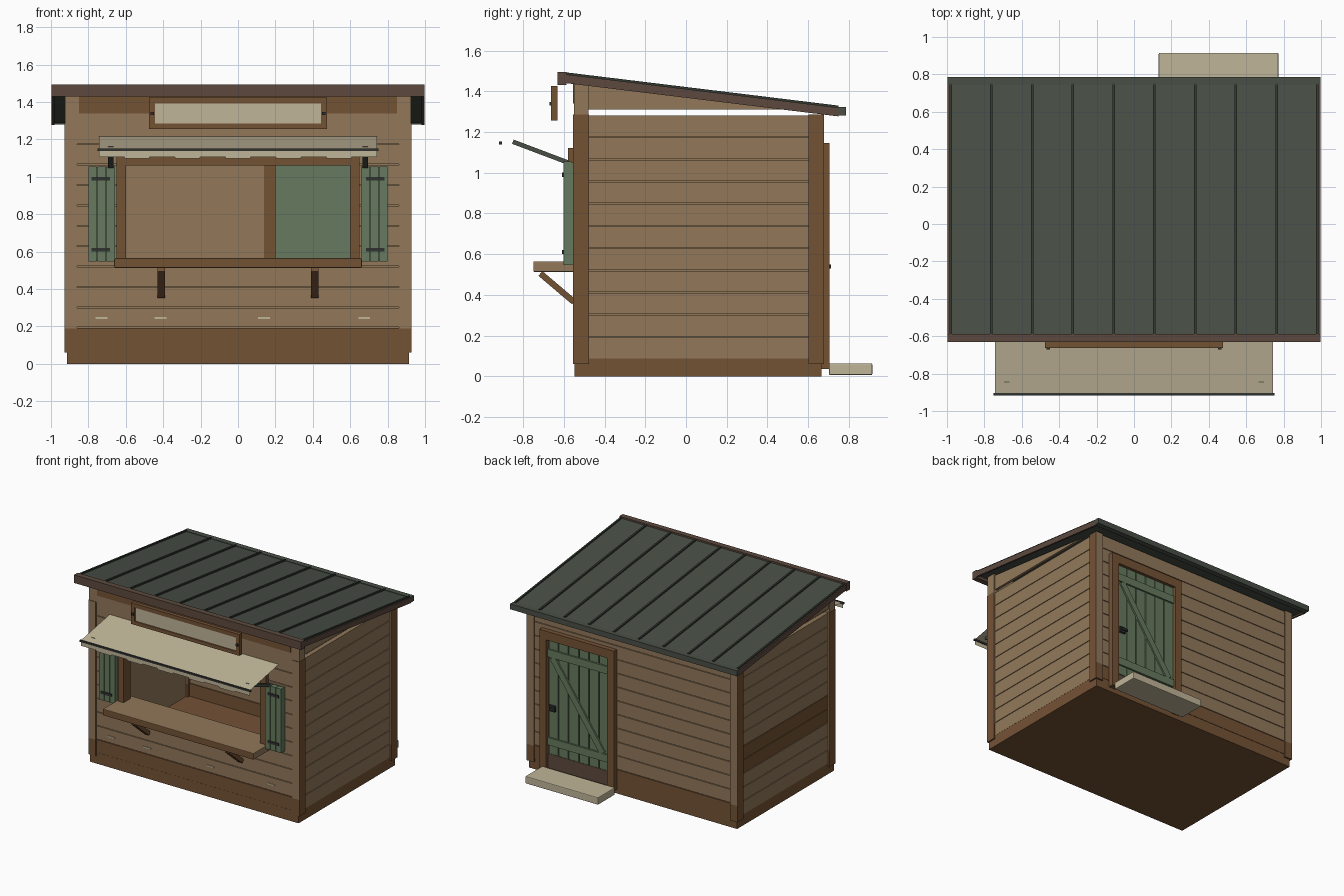
import bpy, bmesh, math
from mathutils import Vector

if "Cube" in bpy.data.objects:
    bpy.data.objects.remove(bpy.data.objects["Cube"])


def lin(c):
    c /= 255
    return c / 12.92 if c <= 0.04045 else ((c + 0.055) / 1.055) ** 2.4


def mat(name, r, g, b):
    m = bpy.data.materials.new(name)
    m.diffuse_color = (lin(r), lin(g), lin(b), 1)
    m.use_nodes = True
    m.node_tree.nodes["Principled BSDF"].inputs["Base Color"].default_value = m.diffuse_color
    return m


TAN = mat("tan_wood", 146, 120, 90)
BROWN = mat("brown_wood", 116, 82, 53)
FASCIA = mat("dark_brown_trim", 92, 73, 63)
GREEN = mat("sage_green", 102, 122, 94)
ROOF = mat("roof_green_metal", 73, 79, 70)
RIB = mat("dark_seam", 50, 56, 50)
CREAM = mat("cream", 192, 181, 152)
METAL = mat("black_metal", 48, 50, 48)


def finish(name, bm, mats, bevel=0.0):
    bmesh.ops.recalc_face_normals(bm, faces=bm.faces)
    me = bpy.data.meshes.new(name)
    bm.to_mesh(me)
    bm.free()
    for m in mats if isinstance(mats, (list, tuple)) else [mats]:
        me.materials.append(m)
    ob = bpy.data.objects.new(name, me)
    bpy.context.collection.objects.link(ob)
    if bevel:
        b = ob.modifiers.new("bevel", 'BEVEL')
        b.width, b.segments = bevel, 2
    return ob


def add_box(bm, x0, x1, y0, y1, z0, z1):
    r = bmesh.ops.create_cube(bm, size=1)
    for v in r['verts']:
        v.co = Vector((x0 if v.co.x < 0 else x1, y0 if v.co.y < 0 else y1,
                       z0 if v.co.z < 0 else z1))


def box(name, x0, x1, y0, y1, z0, z1, m, bevel=0.0):
    bm = bmesh.new()
    add_box(bm, x0, x1, y0, y1, z0, z1)
    return finish(name, bm, m, bevel)


def beam(name, p, q, w, t, m):
    # bar from p to q, w wide horizontally and t thick the other way
    p, q = Vector(p), Vector(q)
    d = q - p
    bm = bmesh.new()
    add_box(bm, -w / 2, w / 2, -t / 2, t / 2, 0, d.length)
    rot = d.to_track_quat('Z', 'Y')
    for v in bm.verts:
        v.co = rot @ v.co + p
    return finish(name, bm, m)


def prism(name, pts, x0, x1, m):
    # (y, z) outline extruded along x
    bm = bmesh.new()
    f = bm.faces.new([bm.verts.new((x0, y, z)) for y, z in pts])
    r = bmesh.ops.extrude_face_region(bm, geom=[f])
    for v in r['geom']:
        if isinstance(v, bmesh.types.BMVert):
            v.co.x = x1
    return finish(name, bm, m)


def minus(rect, hole):
    # rectangle (x0, x1, z0, z1) with a hole, returned as pieces
    x0, x1, z0, z1 = rect
    if not hole or hole[2] >= z1 or hole[3] <= z0:
        return [rect]
    a, b, c, d = hole
    lo, hi = max(z0, c), min(z1, d)
    out = [(x0, a, lo, hi), (b, x1, lo, hi), (x0, x1, z0, lo), (x0, x1, hi, z1)]
    return [r for r in out if r[1] - r[0] > 0.001 and r[3] - r[2] > 0.001]


Z0, PITCH = 0.087, 0.109
WIN = (-0.61, 0.61, Z0 + 4 * PITCH, Z0 + 9 * PITCH)
DOOR = (0.15, 0.77, 0.05, 1.13)

# plinth with floor
box("plinth", -0.915, 0.915, -0.547, 0.665, 0, 0.088, BROWN)

# front and back walls: core plus horizontal planks
for side, hole, c0, c1, p0, p1 in (("front", WIN, -0.53, -0.5, -0.546, -0.53),
                                   ("back", DOOR, 0.63, 0.655, 0.655, 0.668)):
    bm = bmesh.new()
    for a, b, c, d in minus((-0.9, 0.9, 0.08, 1.285), hole):
        add_box(bm, a, b, c0, c1, c, d)
    finish(side + "_wall_core", bm, TAN)
    for i in range(11):
        z = Z0 + i * PITCH
        bm = bmesh.new()
        for a, b, c, d in minus((-0.862, 0.862, z, z + PITCH - 0.005), hole):
            add_box(bm, a, b, p0, p1, c, d)
        finish(f"{side}_plank_{i}", bm, BROWN if i == 0 else TAN)
box("inner_skirting", -0.88, 0.15, 0.622, 0.63, 0.088, 0.19, BROWN)

# side walls, corner posts and gable infills
for s, side in ((-1, "left"), (1, "right")):
    x = sorted((s * 0.88, s * 0.9))
    box(side + "_wall_core", *x, -0.53, 0.655, 0.08, 1.28, TAN)
    x = sorted((s * 0.9, s * 0.916))
    for i in range(11):
        z = Z0 + i * PITCH
        m = BROWN if s < 0 and i in (3, 4) else TAN
        box(f"{side}_plank_{i}", *x, -0.476, 0.602, z, min(z + PITCH - 0.005, 1.28), m)
    x = sorted((s * 0.862, s * 0.927))
    for end, y0, y1 in (("front", -0.554, -0.476), ("back", 0.602, 0.678)):
        box(f"{side}_{end}_post_foot", *x, y0, y1, 0.06, 0.19, BROWN)
        ob = box(f"{side}_{end}_post", *x, y0, y1, 0.19, 1.285, [BROWN, TAN])
        for f in ob.data.polygons:
            f.material_index = int(abs(f.normal.y) > 0.5)
    x = sorted((s * 0.895, s * 0.915))
    prism(side + "_gable", [(-0.54, 1.31), (0.5, 1.31), (-0.54, 1.437)], *x, TAN)


# roof: sloped sheet, seams, barge boards, fascias
def rz(y):
    return 1.483 - 0.122 * (y + 0.6)


def strip(name, y0, y1, lo, hi, x0, x1, m):
    prism(name, [(y0, rz(y0) + lo), (y1, rz(y1) + lo), (y1, rz(y1) + hi), (y0, rz(y0) + hi)], x0, x1, m)


strip("roof_sheet", -0.615, 0.77, -0.03, 0, -0.985, 0.985, ROOF)
for i in range(10):
    x = -0.98 + i * 1.96 / 9
    strip(f"roof_seam_{i}", -0.6, 0.75, -0.002, 0.011, x - 0.007, x + 0.007, RIB)
for s, side in ((-1, "left"), (1, "right")):
    strip(side + "_barge_board", -0.61, 0.75, -0.042, 0.001, *sorted((s * 0.982, s * 0.996)), FASCIA)
box("front_fascia", -0.998, 0.998, -0.632, -0.588, 1.43, 1.494, FASCIA)
box("rear_fascia", -0.996, 0.996, 0.742, 0.785, 1.28, 1.323, ROOF)
box("front_upper_wall", -0.925, 0.925, -0.55, -0.478, 1.28, 1.44, TAN)
box("front_header_board", -0.85, 0.85, -0.556, -0.55, 1.34, 1.435, BROWN)

# serving window frame, counter and braces
box("window_jamb_left", -0.65, -0.6, -0.58, -0.49, 0.55, 1.12, BROWN)
box("window_jamb_right", 0.6, 0.65, -0.58, -0.49, 0.55, 1.12, BROWN)
box("window_head", -0.65, 0.65, -0.58, -0.49, 1.06, 1.12, BROWN)
ob = box("counter", -0.662, 0.662, -0.75, -0.45, 0.513, 0.565, [TAN, BROWN], 0.005)
for f in ob.data.polygons:
    f.material_index = int(f.normal.y < -0.5)
for x in (-0.41, 0.41):
    beam("counter_brace", (x, -0.715, 0.505), (x, -0.55, 0.365), 0.04, 0.03, BROWN)

# shutters with strap hinges
for s, side in ((-1, "left"), (1, "right")):
    bm = bmesh.new()
    for i in range(3):
        a = 0.658 + i * 0.0487
        add_box(bm, *sorted((s * a, s * (a + 0.045))), -0.602, -0.562, 0.547, 1.055)
    add_box(bm, *sorted((s * 0.66, s * 0.8)), -0.59, -0.55, 0.55, 1.05)
    finish(side + "_shutter", bm, GREEN)
    for z in (0.99, 0.61):
        box(side + "_shutter_hinge", *sorted((s * 0.685, s * 0.782)), -0.609, -0.602, z - 0.01, z + 0.01, METAL)
    # awning arm
    beam(side + "_awning_arm", (s * 0.68, -0.58, 1.05), (s * 0.68, -0.85, 1.152), 0.03, 0.022, ROOF)

# awning cloth (a thin sheet), front rail and stepped valance
bm = bmesh.new()
bm.faces.new([bm.verts.new(c) for c in ((-0.743, -0.91, 1.148), (0.743, -0.91, 1.148),
                                        (0.743, -0.55, 1.217), (-0.743, -0.55, 1.217))])
finish("awning_cloth", bm, CREAM)
box("awning_rail", -0.75, 0.75, -0.918, -0.904, 1.138, 1.152, METAL)
bm = bmesh.new()
n = 11
for i in range(n):
    a = -0.743 + i * 1.486 / n
    b = a + 1.486 / n
    z = 1.097 if i % 2 else 1.106
    bm.faces.new([bm.verts.new((x, -0.911, h)) for x, h in ((a, z), (b, z), (b, 1.14), (a, 1.14))])
finish("awning_valance", bm, CREAM)

# blank sign board
bm = bmesh.new()
for r in minus((-0.476, 0.476, 1.256, 1.425), (-0.444, 0.444, 1.285, 1.393)):
    add_box(bm, r[0], r[1], -0.662, -0.632, r[2], r[3])
finish("sign_frame", bm, BROWN)
box("sign_panel", -0.446, 0.446, -0.655, -0.636, 1.283, 1.395, CREAM)
for x in (-0.458, 0.458):
    box("sign_bolt", x - 0.009, x + 0.009, -0.671, -0.66, 1.33, 1.348, METAL)

# small pale plates on the front
for x in (-0.73, -0.415, 0.14, 0.675):
    box("front_plate", x - 0.032, x + 0.032, -0.552, -0.545, 0.241, 0.25, CREAM)

# back door: frame, boards, Z brace, handle
for a, b in ((0.14, 0.2), (0.735, 0.795)):
    box("door_jamb", a, b, 0.622, 0.705, 0.035, 1.145, BROWN)
box("door_head", 0.14, 0.795, 0.622, 0.705, 1.075, 1.145, BROWN)
box("door_threshold", 0.2, 0.735, 0.63, 0.68, 0.05, 0.165, FASCIA)
bm = bmesh.new()
add_box(bm, 0.18, 0.75, 0.632, 0.67, 0.165, 1.08)
for i in range(6):
    a = 0.203 + i * 0.0885
    add_box(bm, a, a + 0.08, 0.66, 0.682, 0.168, 1.075)
finish("door_boards", bm, GREEN)
for z in (0.27, 0.97):
    box("door_ledge", 0.205, 0.73, 0.68, 0.695, z - 0.03, z + 0.03, GREEN)
beam("door_diagonal", (0.69, 0.687, 0.94), (0.25, 0.687, 0.3), 0.014, 0.05, GREEN)
box("door_latch_plate", 0.665, 0.715, 0.682, 0.7, 0.515, 0.56, METAL)
box("door_handle", 0.655, 0.705, 0.7, 0.712, 0.53, 0.548, METAL)

# back doorstep
box("doorstep", 0.132, 0.772, 0.702, 0.915, 0.006, 0.064, CREAM, 0.006)
